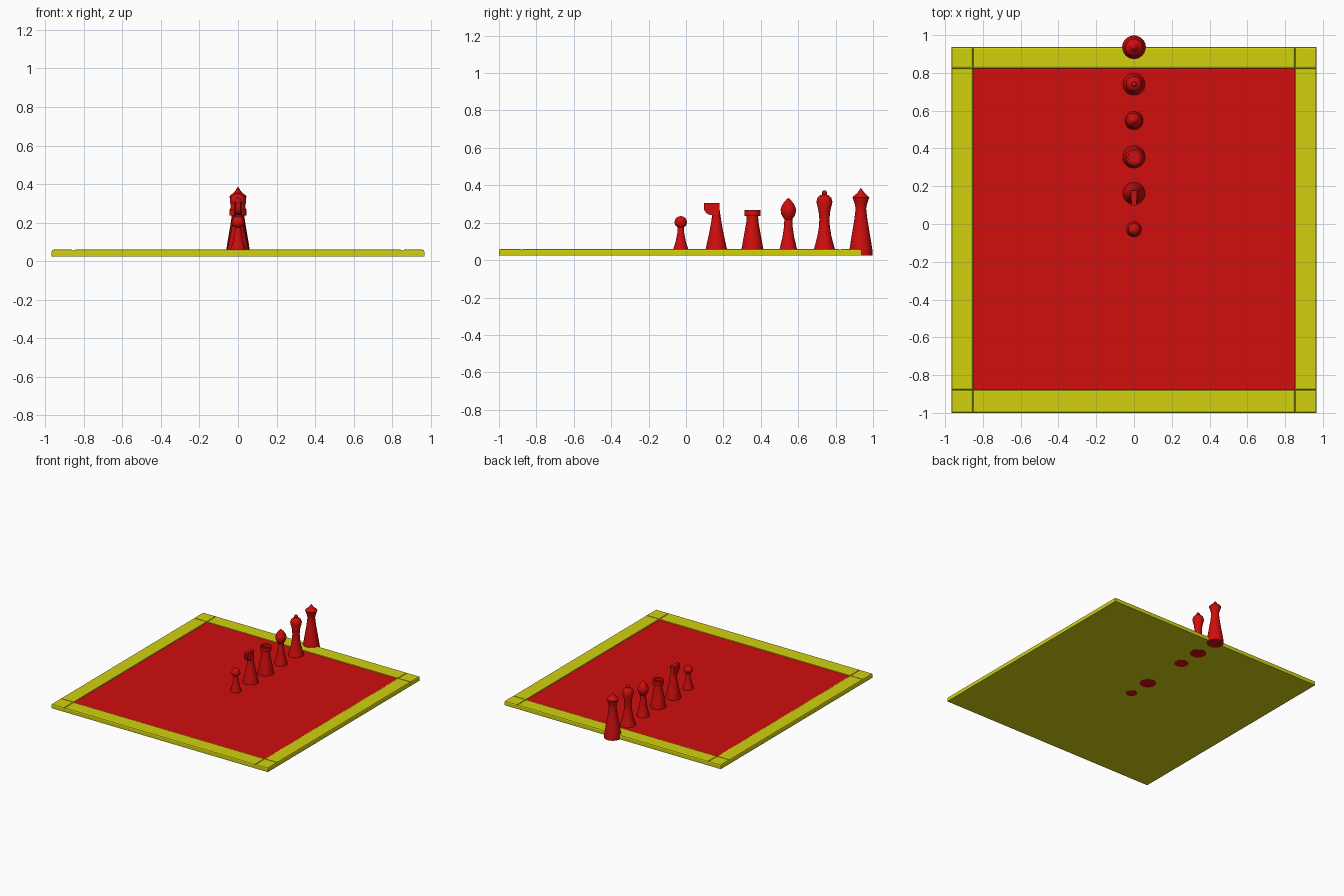
import bpy, bmesh, math
from mathutils import Vector

cube = bpy.data.objects.get("Cube")
if cube:
    bpy.data.objects.remove(cube, do_unlink=True)


def material(name, color):
    m = bpy.data.materials.new(name)
    m.use_nodes = True
    m.diffuse_color = color
    m.node_tree.nodes["Principled BSDF"].inputs["Base Color"].default_value = color
    return m


RED = material("red", (0.64, 0.004, 0.004, 1))
YELLOW = material("yellow", (0.64, 0.64, 0.005, 1))
FLOOR, TOP = 0.025, 0.06


def finish(bm, name, mats, smooth=False):
    bmesh.ops.recalc_face_normals(bm, faces=bm.faces)
    mesh = bpy.data.meshes.new(name)
    bm.to_mesh(mesh)
    bm.free()
    for m in mats:
        mesh.materials.append(m)
    ob = bpy.data.objects.new(name, mesh)
    bpy.context.collection.objects.link(ob)
    if smooth:
        bpy.ops.object.select_all(action='DESELECT')
        ob.select_set(True)
        bpy.context.view_layer.objects.active = ob
        bpy.ops.object.shade_smooth_by_angle(angle=math.radians(35))
    return ob


def box(x0, x1, y0, y1, z0, z1):
    bm = bmesh.new()
    bmesh.ops.create_cube(bm, size=1)
    lo, size = Vector((x0, y0, z0)), Vector((x1 - x0, y1 - y0, z1 - z0))
    for v in bm.verts:
        v.co = lo + Vector((c + 0.5) * s for c, s in zip(v.co, size))
    return bm


def lathe(name, y, profile, segments=32):
    """Turned piece from (radius, height) points."""
    bm = bmesh.new()
    verts = [bm.verts.new((r, y, z)) for r, z in profile]
    edges = [bm.edges.new(pair) for pair in zip(verts, verts[1:])]
    bmesh.ops.spin(bm, geom=verts + edges, cent=(0, y, 0), axis=(0, 0, 1),
                   angle=math.tau, steps=segments, use_duplicate=False)
    bmesh.ops.remove_doubles(bm, verts=bm.verts, dist=0.0002)
    return finish(bm, name, [RED], smooth=True)


def dome(radius, z, start, end=90, steps=8):
    """Arc of profile points, angles in degrees above the equator."""
    angles = [math.radians(start + (end - start) * i / steps) for i in range(steps + 1)]
    return [(radius * math.cos(a), z + radius * math.sin(a)) for a in angles]


# Frame: four rails and four corner blocks with chamfered top edges
xs = (-0.967, -0.853, 0.853, 0.967)
ys = (-1.0, -0.878, 0.823, 0.937)
names = [["front_right_corner", "front_rail", "front_left_corner"],
         ["right_rail", None, "left_rail"],
         ["back_right_corner", "back_rail", "back_left_corner"]]
for j in range(3):
    for i in range(3):
        if names[j][i]:
            bm = box(xs[i], xs[i + 1], ys[j], ys[j + 1], FLOOR, TOP)
            upper = [e for e in bm.edges if all(v.co.z > TOP - 0.001 for v in e.verts)]
            bmesh.ops.bevel(bm, geom=upper, offset=0.01, segments=2,
                            profile=0.5, affect='EDGES')
            finish(bm, names[j][i], [YELLOW])

# Playing field, with a yellow underside
bm = box(xs[1], xs[2], ys[1], ys[2], FLOOR, 0.052)
bm.normal_update()
for f in bm.faces:
    f.material_index = 1 if f.normal.z < -0.5 else 0
finish(bm, "playing_field", [RED, YELLOW])

# Turned pieces
B = FLOOR - 0.001
lathe("pawn", -0.028, [(0, B), (0.042, B), (0.042, 0.045), (0.038, 0.065), (0.027, 0.1),
                       (0.019, 0.14), (0.016, 0.175), (0.028, 0.184)]
      + dome(0.033, 0.202, -20))

lathe("rook", 0.355, [(0, 0.027), (0.06, 0.027), (0.06, 0.05), (0.051, 0.1), (0.042, 0.15),
                      (0.033, 0.2), (0.03, 0.237), (0.043, 0.237), (0.043, 0.268),
                      (0.031, 0.268), (0.031, 0.245), (0, 0.245)])

lathe("bishop", 0.547, [(0, B), (0.052, B), (0.05, 0.045), (0.044, 0.07), (0.032, 0.12),
                        (0.024, 0.17), (0.021, 0.218), (0.031, 0.232), (0.039, 0.25),
                        (0.041, 0.27), (0.036, 0.289), (0.024, 0.308),
                        (0.01, 0.324), (0, 0.333)])

lathe("queen", 0.74, [(0, B), (0.06, B), (0.059, 0.05), (0.05, 0.08), (0.037, 0.13),
                      (0.029, 0.18), (0.027, 0.22), (0.031, 0.26), (0.043, 0.312),
                      (0.037, 0.333), (0.022, 0.347), (0.007, 0.351)]
      + dome(0.014, 0.359, -50))

lathe("king", 0.935, [(0, B), (0.063, B), (0.063, 0.045), (0.056, 0.09), (0.046, 0.15),
                      (0.036, 0.21), (0.028, 0.275), (0.033, 0.3), (0.045, 0.336),
                      (0.034, 0.346), (0.016, 0.362), (0.009, 0.375), (0, 0.386)])

# Knight: turned body with a flat-topped head reaching forward
KY = 0.162
lathe("knight_body", KY, [(0, B), (0.06, B), (0.059, 0.05), (0.048, 0.1), (0.037, 0.15),
                          (0.028, 0.2), (0.022, 0.24), (0.019, 0.265), (0, 0.265)])
side = [(0.018, 0.23), (0.016, 0.306), (-0.065, 0.306), (-0.065, 0.268),
        (-0.055, 0.252), (-0.04, 0.243), (-0.022, 0.24), (-0.02, 0.225)]
bm = bmesh.new()
face = bm.faces.new([bm.verts.new((-0.018, KY + y, z)) for y, z in side])
new = bmesh.ops.extrude_face_region(bm, geom=[face])["geom"]
bmesh.ops.translate(bm, vec=(0.036, 0, 0),
                    verts=[v for v in new if isinstance(v, bmesh.types.BMVert)])
for v in bm.verts:
    # Narrow the muzzle
    if v.co.y < KY - 0.05:
        v.co.x *= 0.7
finish(bm, "knight_head", [RED], smooth=True)
